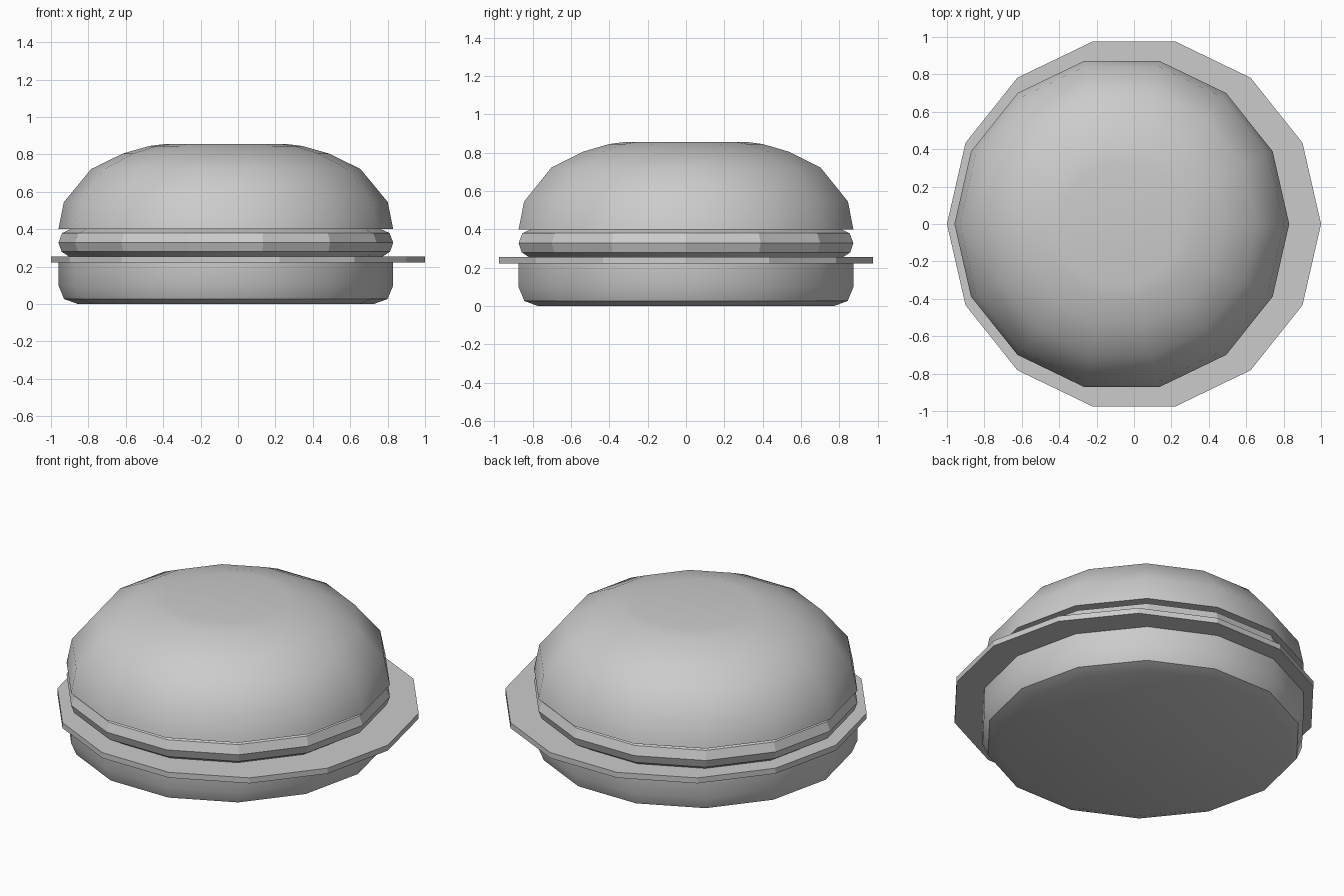
import bpy, bmesh
from math import cos, sin, tau, radians

if "Cube" in bpy.data.objects:
    bpy.data.objects.remove(bpy.data.objects["Cube"])

SIDES = 14


def lathe(name, profile, x=0.0, angle=30):
    """Closed turned solid from (radius, height) points, bottom to top."""
    bm = bmesh.new()
    rings = [[bm.verts.new((x + r * cos(tau * i / SIDES), r * sin(tau * i / SIDES), z))
              for i in range(SIDES)] for r, z in profile]
    for low, high in zip(rings, rings[1:]):
        for i in range(SIDES):
            j = (i + 1) % SIDES
            bm.faces.new((low[i], low[j], high[j], high[i]))
    bm.faces.new(rings[0][::-1])
    bm.faces.new(rings[-1])
    mesh = bpy.data.meshes.new(name)
    bm.to_mesh(mesh)
    bm.free()
    obj = bpy.data.objects.new(name, mesh)
    bpy.context.collection.objects.link(obj)
    bpy.ops.object.select_all(action='DESELECT')
    obj.select_set(True)
    bpy.context.view_layer.objects.active = obj
    bpy.ops.object.shade_smooth_by_angle(angle=radians(angle))
    return obj


BUN_X = -0.065  # bun and patty sit slightly left of the cheese slice

# Bottom bun with rounded lower edge
lathe("bottom_bun", [(0.79, 0.0), (0.865, 0.027), (0.895, 0.10), (0.895, 0.225)], BUN_X)

# Thin wide slice
lathe("cheese_slice", [(1.0, 0.222), (1.0, 0.255)], angle=20)

# Patty with bevelled rim
lathe("patty", [(0.84, 0.255), (0.878, 0.28), (0.895, 0.328), (0.875, 0.38), (0.83, 0.40)],
      BUN_X, 20)

# Domed top bun with flat crown
lathe("top_bun", [(0.895, 0.40), (0.866, 0.545), (0.72, 0.722), (0.55, 0.805),
                  (0.41, 0.845), (0.33, 0.855)], BUN_X, 40)
